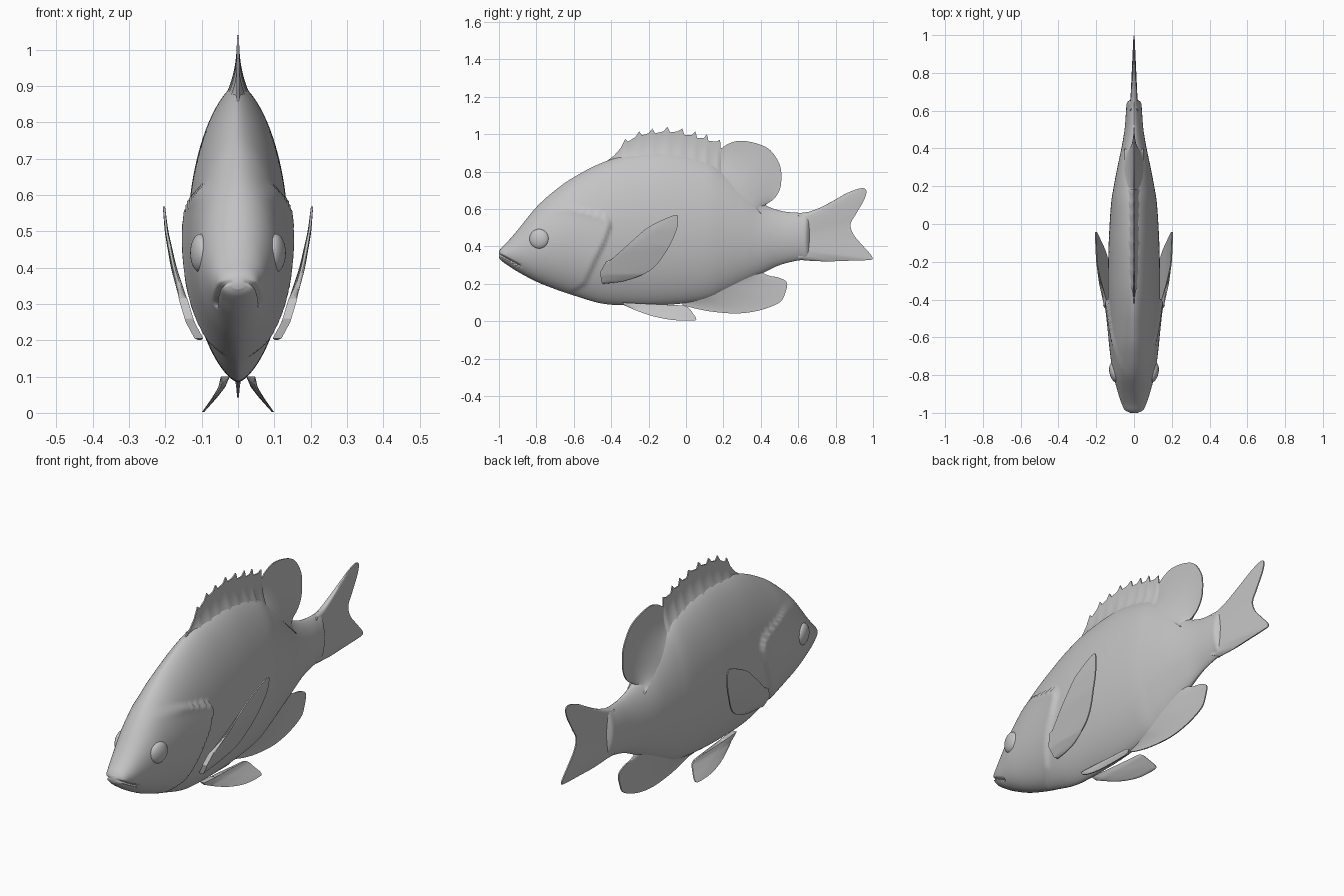
import bpy, bmesh, math

if "Cube" in bpy.data.objects:
    bpy.data.objects.remove(bpy.data.objects["Cube"])

grey = bpy.data.materials.new("plain grey")
grey.diffuse_color = (0.55, 0.55, 0.55, 1)
grey.use_nodes = True
grey.node_tree.nodes["Principled BSDF"].inputs["Base Color"].default_value = grey.diffuse_color


def lookup(table, v):
    # piecewise linear lookup in sorted (key, value) pairs
    if v <= table[0][0]:
        return table[0][1]
    for (a, p), (b, q) in zip(table, table[1:]):
        if v <= b:
            return p + (q - p) * (v - a) / (b - a)
    return table[-1][1]


def step(v):
    v = max(0, min(1, v))
    return v * v * (3 - 2 * v)


def spline(pts, n):
    # Catmull-Rom through tuples of any size
    out = []
    for i in range(len(pts) - 1):
        p = [pts[max(0, min(len(pts) - 1, i + k))] for k in (-1, 0, 1, 2)]
        for j in range(n):
            t = j / n
            out.append(tuple(
                0.5 * (2 * b + (c - a) * t + (2 * a - 5 * b + 4 * c - d) * t * t
                       + (3 * b - a - 3 * c + d) * t ** 3)
                for a, b, c, d in zip(*p)))
    return out + [tuple(pts[-1])]


def finish(ob, angle=50):
    ob.data.materials.append(grey)
    bpy.ops.object.select_all(action='DESELECT')
    ob.select_set(True)
    bpy.context.view_layer.objects.active = ob
    bpy.ops.object.shade_smooth_by_angle(angle=math.radians(angle))


def loft(name, rings, angle=50):
    # skin a series of closed rings and cap the ends
    bm = bmesh.new()
    vs = [[bm.verts.new(p) for p in r] for r in rings]
    n = len(vs[0])
    for a, b in zip(vs, vs[1:]):
        for i in range(n):
            bm.faces.new((a[i], a[(i + 1) % n], b[(i + 1) % n], b[i]))
    bm.faces.new(vs[0])
    bm.faces.new(vs[-1])
    bmesh.ops.recalc_face_normals(bm, faces=bm.faces)
    me = bpy.data.meshes.new(name)
    bm.to_mesh(me)
    bm.free()
    ob = bpy.data.objects.new(name, me)
    bpy.context.collection.objects.link(ob)
    finish(ob, angle)


def fin(name, outer, base, thick, tip=0.003, power=2, side=1, xfun=lambda z: 0):
    # rays from base points to outer points, thinning toward the edge
    m = 12
    rings = []
    for (y1, z1), (y0, z0) in zip(outer, base):
        ring = []
        for sgn in (1, -1):
            row = []
            for k in range(m + 1):
                s = k / m
                y, z = y0 + (y1 - y0) * s, z0 + (z1 - z0) * s
                t = tip + (thick - tip) * (1 - s) ** power
                row.append((side * (xfun(z) + sgn * t), y, z))
            ring += row if sgn > 0 else row[::-1]
        rings.append(ring)
    loft(name, rings, 60)


def along(keys, n):
    # n points evenly spread over a short key list
    k = len(keys) - 1
    tab = [[(i / k, p[c]) for i, p in enumerate(keys)] for c in (0, 1)]
    return [(lookup(tab[0], i / (n - 1)), lookup(tab[1], i / (n - 1))) for i in range(n)]


# body: y, top, bottom, half width
keys = [(-1, .375, .340, .02), (-.985, .395, .322, .048), (-.95, .43, .297, .065),
        (-.9, .488, .265, .082), (-.8, .61, .212, .108), (-.7, .70, .172, .122),
        (-.6, .77, .138, .130), (-.45, .847, .095, .136), (-.3, .89, .085, .138),
        (-.1, .905, .088, .134), (.1, .865, .112, .122), (.2, .81, .150, .107),
        (.3, .73, .2, .088), (.4, .635, .252, .067), (.5, .592, .3, .05),
        (.6, .58, .325, .042), (.64, .583, .325, .038), (.66, .583, .327, .018)]
gill = [(.1, -.70), (.14, -.62), (.2, -.53), (.33, -.47), (.43, -.42),
        (.52, -.39), (.555, -.405), (.575, -.45), (.6, -.56), (.65, -.7)]
rings = []
SEG = 112
for y, zt, zb, w in spline(keys, 13):
    mid, h = (zt + zb) / 2, (zt - zb) / 2
    e = 1 + 0.3 * step((y + 1) / 0.5)
    ring = []
    for i in range(SEG):
        a = 2 * math.pi * i / SEG
        z, s = mid + h * math.cos(a), math.sin(a)
        x = w * abs(s) ** e
        # raised gill cover in front of its curved edge
        d = lookup(gill, z) - y
        if d > 0:
            x += 0.022 * step(d / .025) * math.exp(-d / .14) * step((z - .1) / .1) * step((.64 - z) / .06) * abs(s)
        # mouth crease
        line = .36 - (y + 1) * .55
        if y < -.885:
            x *= 1 - .25 * max(0, 1 - abs(z - line) / .009)
        ring.append((math.copysign(x, s), y, z))
    rings.append(ring)
loft("body", rings)

# dorsal fin: spiny front, rounded soft back
spiny = [(-.42, .86), (-.385, .885), (-.35, .925), (-.325, .975), (-.31, .96),
         (-.27, .985), (-.25, 1.015), (-.235, .995), (-.2, 1.005), (-.18, 1.03), (-.165, 1.005),
         (-.12, 1.015), (-.1, 1.04), (-.085, 1.01), (-.045, 1.015), (-.02, 1.03), (-.008, .995),
         (.03, .995), (.05, 1.015), (.06, .98), (.095, .98), (.112, 1.0), (.12, .965),
         (.16, .96), (.182, .97), (.186, .925)]
soft = spline([(.19, .925), (.23, .95), (.29, .965), (.38, .95), (.45, .915), (.5, .84),
               (.51, .77), (.5, .70), (.46, .645), (.40, .62)], 5)
top = [(k[0], k[1]) for k in keys]
by = [y for y, z in spiny] + [.19 + .21 * i / (len(soft) - 1) for i in range(len(soft))]
fin("dorsal_fin", spiny + soft, [(y, lookup(top, y) - .06) for y in by], .05, power=2.5)

# anal fin
out = spline([(-.02, .088), (.05, .068), (.15, .05), (.28, .042), (.4, .06), (.5, .10), (.53, .15),
              (.54, .205), (.5, .232), (.44, .245), (.39, .27)], 5)
belly = [(k[0], k[2]) for k in keys]
by = [-.02 + .42 * i / (len(out) - 1) for i in range(len(out))]
fin("anal_fin", out, [(y, lookup(belly, y) + .04) for y in by], .03)

# forked tail fin
out = spline([(.63, .578), (.7, .60), (.78, .64), (.86, .685), (.93, .71), (.963, .703), (.955, .655),
              (.91, .575), (.88, .52), (.895, .465), (.94, .41), (.985, .36), (.998, .335),
              (.975, .327), (.85, .323), (.75, .32), (.63, .325)], 5)
fin("tail_fin", out, along([(.6, .565), (.58, .45), (.6, .34)], len(out)), .022, power=1)

# paired fins and eyes
pec_out = spline([(-.425, .32), (-.35, .36), (-.29, .42), (-.22, .49), (-.13, .54), (-.06, .567),
                  (-.042, .555), (-.05, .49), (-.09, .40), (-.15, .31), (-.22, .255),
                  (-.33, .215), (-.44, .2)], 5)
pec_base = along([(-.43, .315), (-.46, .26), (-.45, .205)], len(pec_out))
pec_x = [(.2, .105), (.25, .132), (.31, .15), (.4, .177), (.5, .197), (.57, .204)]
pel_out = spline([(-.24, .085), (-.12, .078), (-.03, .085), (.01, .075), (.035, .045), (.055, .01),
                  (.02, .003), (-.08, .008), (-.18, .028), (-.26, .055), (-.33, .085)], 5)
pel_base = along([(-.25, .095), (-.34, .1)], len(pel_out))
pel_x = [(0, .098), (.04, .066), (.07, .045), (.1, .035)]
for side, tag in ((1, "right"), (-1, "left")):
    fin("pectoral_fin_" + tag, pec_out, pec_base, .012, power=1, side=side,
        xfun=lambda z: lookup(pec_x, z))
    fin("pelvic_fin_" + tag, pel_out, pel_base, .012, power=1, side=side,
        xfun=lambda z: lookup(pel_x, z))
    bpy.ops.mesh.primitive_uv_sphere_add(segments=32, ring_count=16, radius=1,
                                         location=(side * .104, -.785, .44),
                                         rotation=(0, 0, side * -.2))
    eye = bpy.context.object
    eye.name = "eye_" + tag
    eye.scale = (.026, .053, .053)
    finish(eye)
